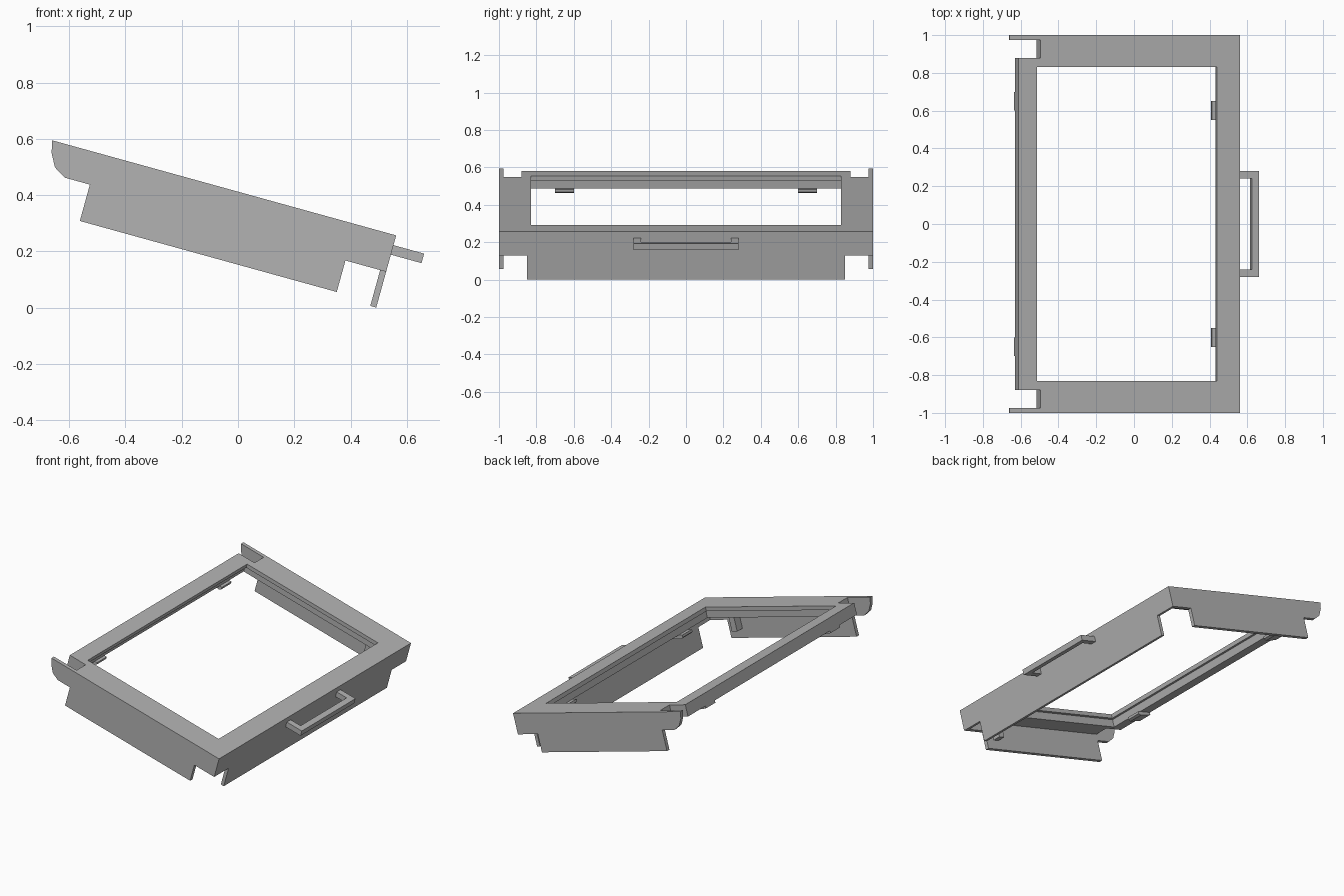
import bpy, bmesh, math
from mathutils import Matrix, Vector

cube = bpy.data.objects.get("Cube")
if cube:
    bpy.data.objects.remove(cube, do_unlink=True)

grey = bpy.data.materials.new("plain grey")
grey.use_nodes = True
GREY = (0.45, 0.45, 0.45, 1)
grey.diffuse_color = GREY
grey.node_tree.nodes["Principled BSDF"].inputs["Base Color"].default_value = GREY

# The whole frame is modelled flat, with its top front edge on the origin, then tilted
TILT = Matrix.Translation((0.562, 0, 0.257)) @ Matrix.Rotation(math.radians(15.45), 4, "Y")


def prism(name, points, axis, low, high, mirror=False):
    """Extrude an outline along y (points are x, z), z (x, y) or x (y, z)."""
    place = {
        "y": lambda a, b, h: Vector((a, h, b)),
        "z": lambda a, b, h: Vector((a, b, h)),
        "x": lambda a, b, h: Vector((h, a, b)),
    }[axis]
    bm = bmesh.new()
    base = bm.faces.new([bm.verts.new(place(a, b, low)) for a, b in points])
    moved = bmesh.ops.extrude_face_region(bm, geom=[base], use_keep_orig=True)["geom"]
    step = place(0, 0, high - low)
    bmesh.ops.translate(bm, vec=step, verts=[v for v in moved if isinstance(v, bmesh.types.BMVert)])
    bmesh.ops.recalc_face_normals(bm, faces=bm.faces)
    # Open the faces on the mirror plane so both halves join
    seam = [f for f in bm.faces if all(abs(v.co.y) < 1e-5 for v in f.verts)]
    if mirror and seam:
        bmesh.ops.delete(bm, geom=seam, context="FACES")
    mesh = bpy.data.meshes.new(name)
    bm.to_mesh(mesh)
    bm.free()
    mesh.materials.append(grey)
    obj = bpy.data.objects.new(name, mesh)
    obj.matrix_world = TILT
    bpy.context.collection.objects.link(obj)
    if mirror:
        mod = obj.modifiers.new("Mirror", "MIRROR")
        mod.use_axis = (False, True, False)
    return obj


def rect(a0, a1, b0, b1):
    return [(a0, b0), (a1, b0), (a1, b1), (a0, b1)]


BACK, NOTCH, SKIN, RIM = -1.217, -1.097, 0.022, -0.075
SIDE = 0.975


def half_ring(front, back, side):
    """Half of the rim outline, notched at the back corner, around an opening."""
    return [(-SKIN, 0), (-SKIN, SIDE), (NOTCH, SIDE), (NOTCH, 0.88), (BACK, 0.88),
            (BACK, 0), (back, 0), (back, side), (front, side), (front, 0)]


# Rim with a rebate under its inner lip
prism("rim_lip", half_ring(-0.127, -1.117, 0.83), "z", -0.026, 0, True)
prism("rim_rebate", half_ring(-0.107, -1.137, 0.85), "z", RIM, -0.026, True)

# Side plates with a rounded ear at the back
side_outline = [(0, 0), (-1.268, 0), (-1.258, -0.044), (-1.233, -0.09), (-1.19, -0.116),
                (NOTCH, -0.116), (NOTCH, -0.25), (-0.15, -0.25), (-0.15, -0.134), (0, -0.134)]
prism("side_plate", side_outline, "y", SIDE, 1, True)

# Front plate with a lower tongue
front_outline = [(0, 0), (SIDE, 0), (SIDE, -0.134), (0.85, -0.134), (0.85, -0.266), (0, -0.266)]
prism("front_plate", front_outline, "x", -SKIN, 0, True)

# Pull handle
handle_outline = [(0, 0.28), (0.113, 0.28), (0.113, 0), (0.075, 0), (0.075, 0.24), (0, 0.24)]
prism("handle", handle_outline, "z", -0.071, -0.036, True)

# Retaining clips under the rim
back_clip = [(BACK, RIM), (-1.12, RIM), (-1.12, -0.09), (-1.135, -0.1), (BACK, -0.09)]
prism("back_clip", back_clip, "y", 0.6, 0.7, True)
front_clip = [(-SKIN, RIM), (-0.135, RIM), (-0.135, -0.09), (-0.12, -0.1), (-SKIN, -0.1)]
prism("front_clip", front_clip, "y", 0.55, 0.65, True)

# Small posts inside the side plates
prism("side_post", rect(-0.25, -0.21, -0.19, RIM), "y", 0.92, SIDE, True)
